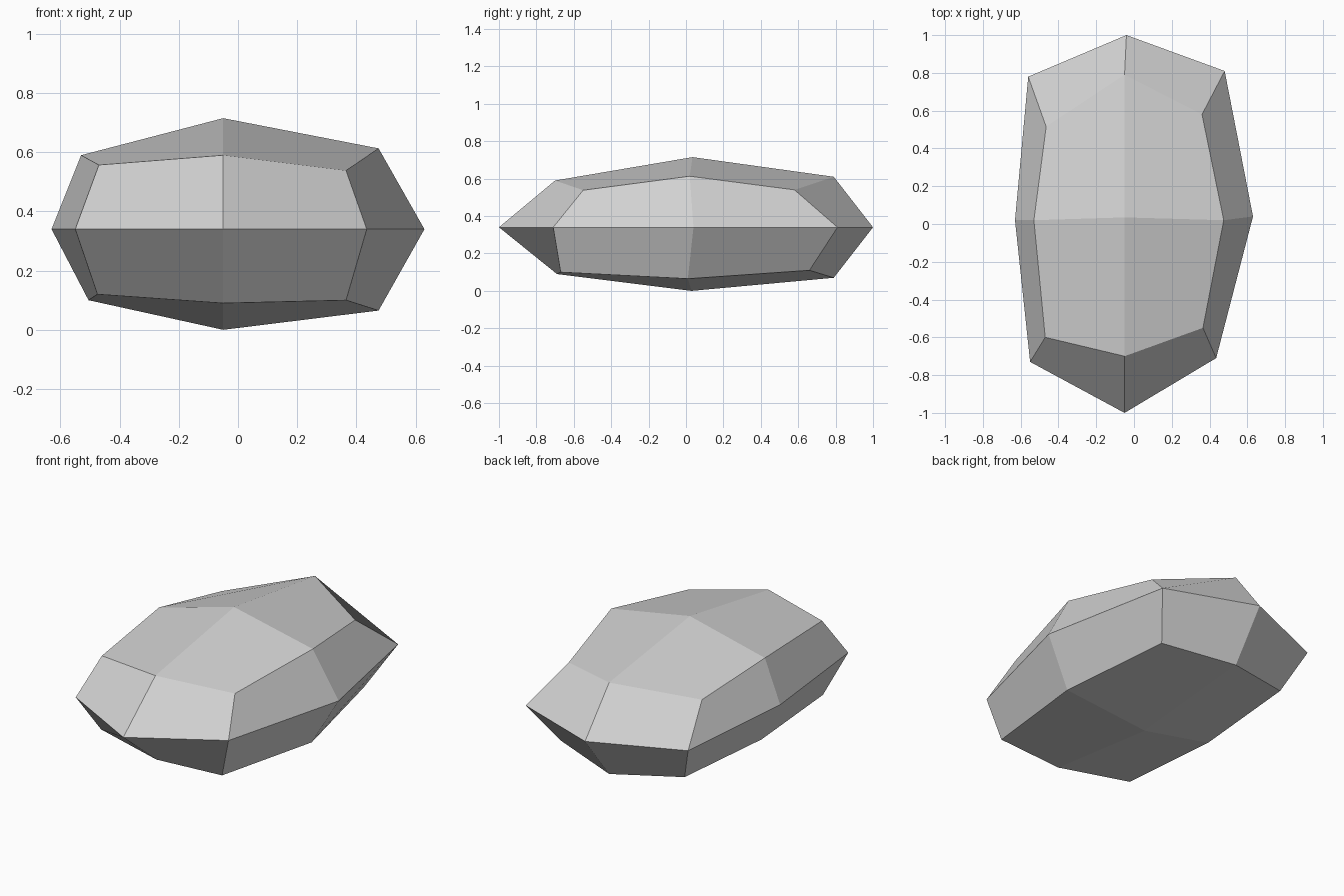
import bpy
import bmesh

# Remove the default cube only
default_cube = bpy.data.objects.get("Cube")
if default_cube:
    bpy.data.objects.remove(default_cube, do_unlink=True)

# One plain grey stone material
stone = bpy.data.materials.new("stone_grey")
stone.use_nodes = True
grey = (0.64, 0.64, 0.64, 1)
stone.diffuse_color = grey
stone.node_tree.nodes["Principled BSDF"].inputs["Base Color"].default_value = grey

# Each ring runs front-left corner, front, front-right corner, right side,
# back-right corner, back, back-left corner, left side (as seen from the front)
lower_ring = [(-.475, -.60, .12), (-.05, -.69, .09), (.365, -.67, .10), (.475, .01, .065),
              (.36, .66, .11), (-.05, .79, .07), (-.46, .67, .115), (-.505, .015, .10)]
waist_outline = [(-.55, -.73), (-.05, -1), (.435, -.71), (.63, .04),
                 (.48, .81), (-.04, 1), (-.56, .78), (-.63, .02)]
waist_ring = [(x, y, .34) for x, y in waist_outline]
upper_ring = [(-.47, -.60, .557), (-.05, -.70, .59), (.365, -.55, .538), (.475, .02, .613),
              (.36, .58, .54), (-.05, .79, .61), (-.465, .515, .515), (-.53, .02, .59)]
bottom_centre = (-.05, .03, 0)
top_centre = (-.05, .035, .715)


def bridge(bm, low, high):
    """Join two rings with a band of quads."""
    count = len(low)
    for i in range(count):
        j = (i + 1) % count
        bm.faces.new((low[i], low[j], high[j], high[i]))


def cap(bm, ring, centre):
    """Close a ring with four quads, one per corner, meeting at the centre."""
    middle = bm.verts.new(centre)
    for corner in range(0, len(ring), 2):
        bm.faces.new((ring[corner - 1], ring[corner], ring[corner + 1], middle))


# Faceted rock: two bands of side faces and two shallow caps
bm = bmesh.new()
lower, waist, upper = [[bm.verts.new(point) for point in ring]
                       for ring in (lower_ring, waist_ring, upper_ring)]
bridge(bm, lower, waist)
bridge(bm, waist, upper)
cap(bm, lower, bottom_centre)
cap(bm, upper, top_centre)
bmesh.ops.recalc_face_normals(bm, faces=bm.faces)

mesh = bpy.data.meshes.new("rock")
bm.to_mesh(mesh)
bm.free()
mesh.materials.append(stone)
rock = bpy.data.objects.new("rock", mesh)
bpy.context.collection.objects.link(rock)
